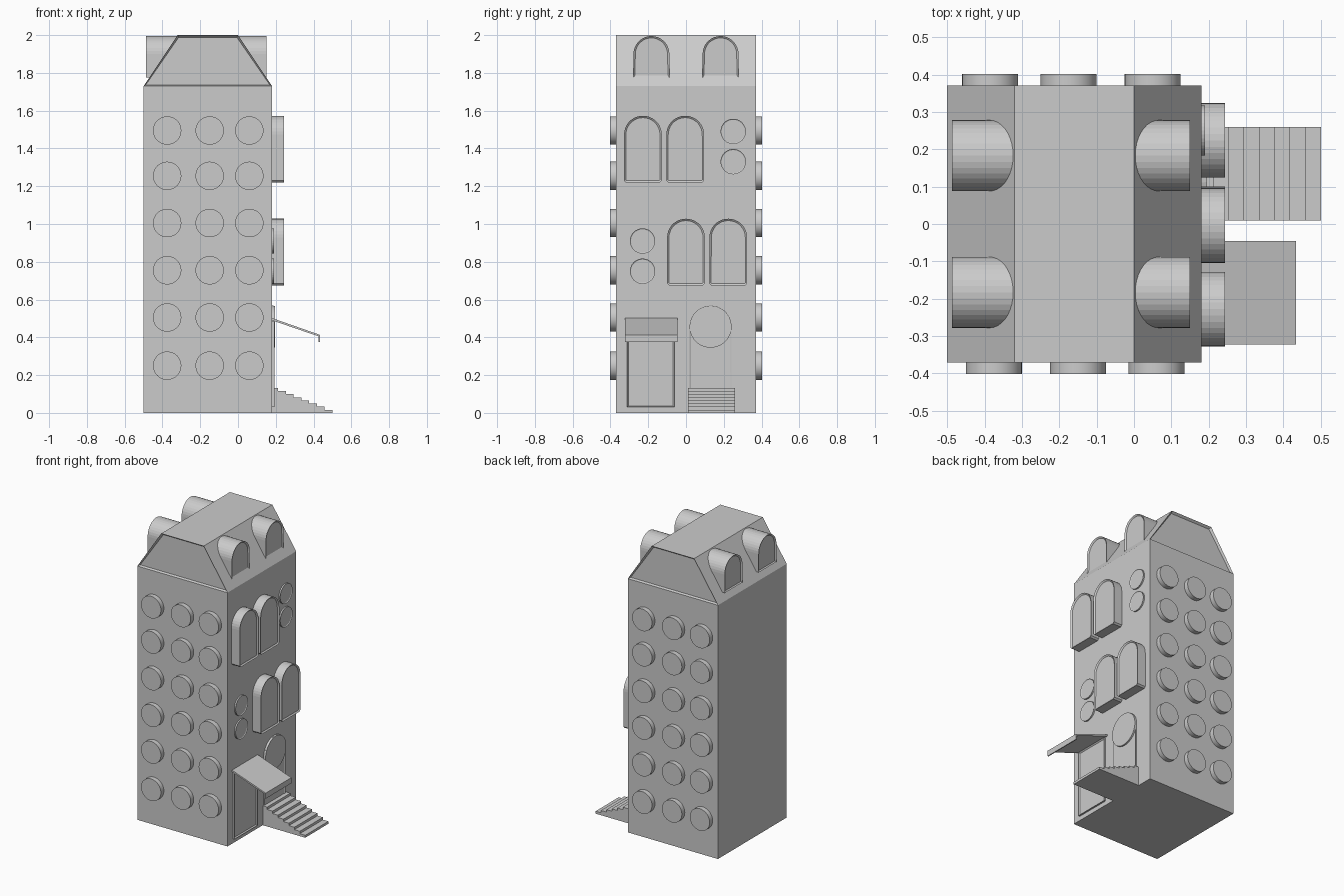
import bpy, bmesh, math
from mathutils import Vector

if "Cube" in bpy.data.objects:
    bpy.data.objects.remove(bpy.data.objects["Cube"])

grey = bpy.data.materials.new("plain grey")
grey.use_nodes = True
colour = (0.6, 0.6, 0.6, 1)
grey.diffuse_color = colour
grey.node_tree.nodes["Principled BSDF"].inputs["Base Color"].default_value = colour


def prism(name, outline, axis, start, end, rim=0, depth=0, both=False, smooth=False):
    """Extrude a flat outline along x or y, optionally recessing its end caps."""
    def place(d, u, v):
        return (d, u, v) if axis == "x" else (u, d, v)
    bm = bmesh.new()
    near, far = ([bm.verts.new(place(d, u, v)) for u, v in outline] for d in (start, end))
    caps = [bm.faces.new(far)] + [bm.faces.new(near)]
    n = len(outline)
    for i in range(n):
        j = (i + 1) % n
        bm.faces.new((near[i], near[j], far[j], far[i]))
    bmesh.ops.recalc_face_normals(bm, faces=bm.faces)
    if rim:
        for cap in caps if both else caps[:1]:
            push = cap.normal * -depth
            bmesh.ops.inset_region(bm, faces=[cap], thickness=rim)
            bmesh.ops.translate(bm, verts=cap.verts, vec=push)
    mesh = bpy.data.meshes.new(name)
    bm.to_mesh(mesh)
    bm.free()
    mesh.materials.append(grey)
    ob = bpy.data.objects.new(name, mesh)
    bpy.context.collection.objects.link(ob)
    if smooth:
        bpy.ops.object.select_all(action="DESELECT")
        ob.select_set(True)
        bpy.context.view_layer.objects.active = ob
        bpy.ops.object.shade_smooth_by_angle()
    return ob


def rect(u0, u1, v0, v1):
    return [(u0, v0), (u1, v0), (u1, v1), (u0, v1)]


def circle(u, v, r, n=40):
    return [(u + r * math.cos(math.tau * i / n), v + r * math.sin(math.tau * i / n)) for i in range(n)]


def arch(u, width, bottom, top, n=18, chamfer=0.0):
    r = width / 2
    base = [(u - r + chamfer, bottom), (u + r - chamfer, bottom)]
    if chamfer:
        base = [(u - r, bottom + chamfer)] + base + [(u + r, bottom + chamfer)]
    return base + [(u + r * math.cos(math.pi * i / n), top - r + r * math.sin(math.pi * i / n))
                   for i in range(n + 1)]


# Tower and mansard roof with recessed gable panels
WALL, DEEP, EAVE = 0.18, 0.37, 1.73
prism("tower_body", rect(-0.5, WALL, 0, EAVE), "y", -DEEP, DEEP)
prism("mansard_roof", [(-0.5, EAVE), (WALL, EAVE), (0, 2), (-0.32, 2)], "y",
      -DEEP, DEEP, rim=0.013, depth=0.015, both=True)

# Arched dormers on both roof slopes
for y in (-0.183, 0.183):
    for side, start, end in (("left", -0.05, 0.15), ("right", -0.27, -0.487)):
        prism(f"dormer_{side}", arch(y, 0.19, 1.775, 1.995), "x", start, end, 0.01, 0.008)

# Rows of round studs on front and back walls
for z in (0.25, 0.505, 0.755, 1.005, 1.255, 1.495):
    for x in (-0.375, -0.15, 0.06):
        prism("front_stud", circle(x, z, 0.075), "y", -DEEP + 0.01, -0.402, smooth=True)
    for x in (-0.385, -0.175, 0.05):
        prism("back_stud", circle(x, z, 0.075), "y", DEEP - 0.01, 0.402, smooth=True)

# Arched bay windows
for y, z in ((-0.228, 1.22), (-0.004, 1.22), (0, 0.675), (0.224, 0.675)):
    prism("bay_window", arch(y, 0.2, z, z + 0.353, chamfer=0.01), "x",
          WALL - 0.01, 0.244, 0.01, 0.008)

# Small round windows
for y, z in ((0.25, 1.49), (0.25, 1.33), (-0.23, 0.91), (-0.23, 0.75)):
    prism("round_window", circle(y, z, 0.067), "x", WALL - 0.01, 0.19, 0.006, 0.004)

# Arched door with a round light above, reached by steps
prism("arched_door", arch(0.13, 0.222, 0, 0.568), "x", WALL - 0.01, 0.188, 0.008, 0.004)
prism("door_light", circle(0.13, 0.456, 0.111), "x", WALL - 0.01, 0.195)
stairs = [(WALL, 0)]
for k in range(8):
    edge = 0.5 - 0.041 * k
    stairs += [(edge, 0.0165 * k), (edge, 0.0165 * (k + 1))]
prism("stairs", stairs + [(WALL, 0.132)], "y", 0.01, 0.26)

# Square door under a sloping awning
prism("square_door", rect(-0.312, -0.062, 0.03, 0.485), "x", WALL - 0.01, 0.192, 0.01, 0.008)
awning = [(WALL, 0.502), (0.434, 0.413), (0.434, 0.375), (0.427, 0.375), (0.427, 0.405), (WALL, 0.49)]
prism("awning", awning, "y", -0.322, -0.045)
